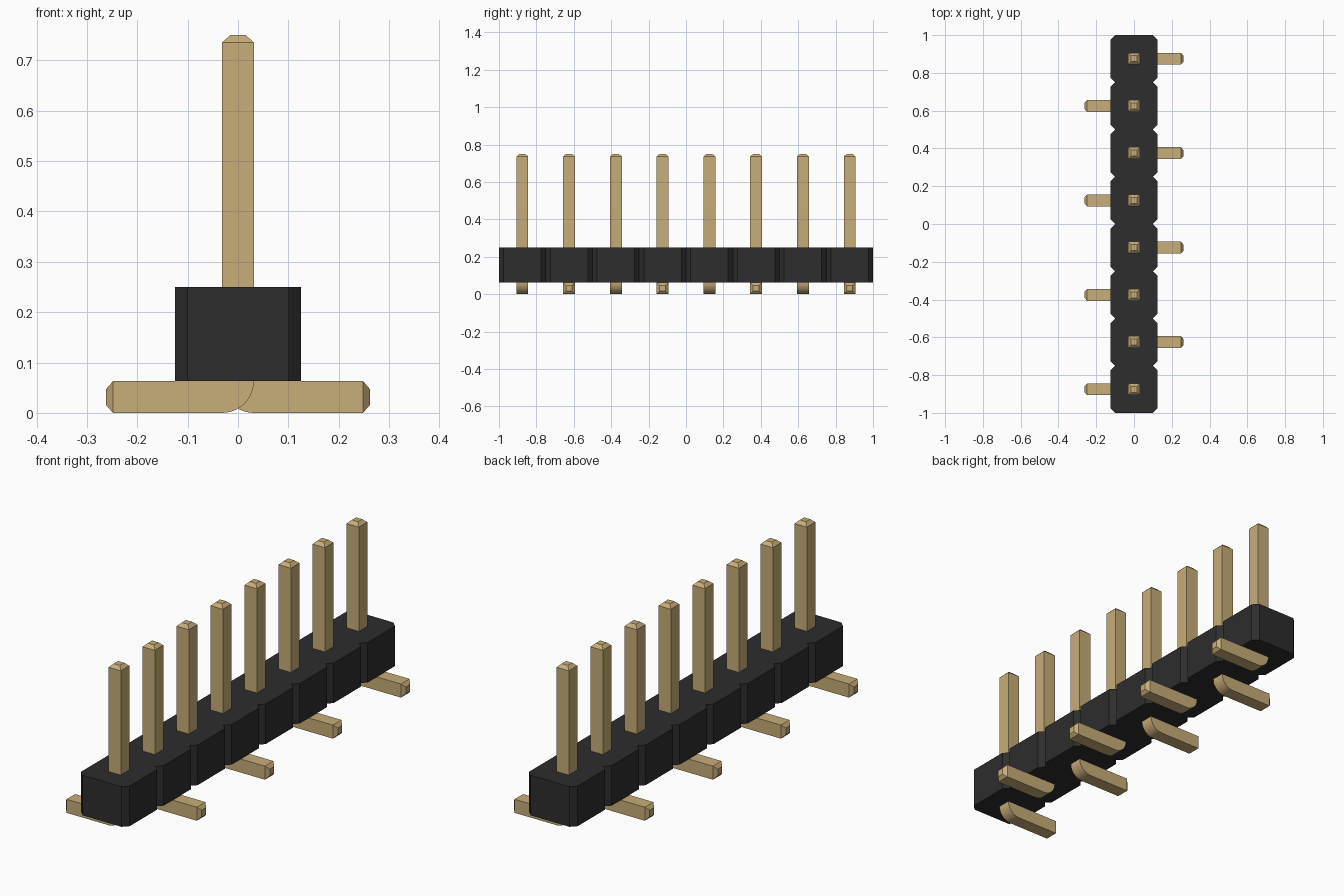
import bpy, bmesh, math

cube = bpy.data.objects.get("Cube")
if cube:
    bpy.data.objects.remove(cube, do_unlink=True)

COUNT, PITCH = 8, 0.25
HALF, CHAMFER = 0.125, 0.025      # housing half width and corner cut
BASE, TOP = 0.0635, 0.25          # housing underside and top
R = 0.0315                        # pin half thickness
BEND_STEPS = 10


def material(name, color):
    mat = bpy.data.materials.new(name)
    mat.use_nodes = True
    mat.diffuse_color = color
    mat.node_tree.nodes["Principled BSDF"].inputs["Base Color"].default_value = color
    return mat


def extruded(name, outline, vector, mat, finish=None):
    """Extrude a closed outline along a vector, with optional extra shaping."""
    bm = bmesh.new()
    face = bm.faces.new([bm.verts.new(p) for p in outline])
    result = bmesh.ops.extrude_face_region(bm, geom=[face])
    moved = [g for g in result["geom"] if isinstance(g, bmesh.types.BMVert)]
    bmesh.ops.translate(bm, verts=moved, vec=vector)
    bmesh.ops.recalc_face_normals(bm, faces=bm.faces)
    if finish:
        finish(bm)
    mesh = bpy.data.meshes.new(name)
    bm.to_mesh(mesh)
    bm.free()
    mesh.materials.append(mat)
    obj = bpy.data.objects.new(name, mesh)
    bpy.context.collection.objects.link(obj)
    return obj


black = material("black plastic", (0.026, 0.026, 0.026, 1))
gold = material("gold metal", (0.577, 0.418, 0.188, 1))

# Housing: one bar with a V notch between neighbouring positions
right_edge = []
for i in range(COUNT):
    low = -1 + i * PITCH
    if i == 0:
        right_edge.append((HALF - CHAMFER, low))
    right_edge += [(HALF, low + CHAMFER), (HALF, low + PITCH - CHAMFER),
                   (HALF - CHAMFER, low + PITCH)]
outline = right_edge + [(-x, y) for x, y in reversed(right_edge)]
extruded("housing", [(x, y, BASE) for x, y in outline], (0, 0, TOP - BASE), black)


def taper_tips(bm):
    """Add a chamfered tip to the upper end and to the foot end."""
    for axis, reach, depth in ((2, 0.735, 0.015), (0, 0.248, 0.014)):
        end = next(f for f in bm.faces
                   if all(abs(abs(v.co[axis]) - reach) < 1e-4 for v in f.verts))
        normal = end.normal.copy()
        tip = bmesh.ops.extrude_discrete_faces(bm, faces=[end])["faces"][0]
        center = tip.calc_center_median()
        for v in tip.verts:
            v.co = center + (v.co - center) * 0.5 + normal * depth


# Pins: upright post bent into a foot, feet alternating left and right
for i in range(COUNT):
    side = -1 if i % 2 == 0 else 1
    y = -1 + (i + 0.5) * PITCH
    profile = [(0.248, 0), (0.248, 2 * R), (R, 2 * R), (R, 0.735), (-R, 0.735)]
    for k in range(BEND_STEPS + 1):
        a = math.pi / 2 * k / BEND_STEPS
        profile.append((R - 2 * R * math.cos(a), 2 * R - 2 * R * math.sin(a)))
    pin = extruded(f"pin_{i + 1}", [(side * x, y - R, z) for x, z in profile],
                   (0, 2 * R, 0), gold, taper_tips)
    bpy.ops.object.select_all(action="DESELECT")
    pin.select_set(True)
    bpy.context.view_layer.objects.active = pin
    bpy.ops.object.shade_smooth_by_angle(angle=math.radians(25))
